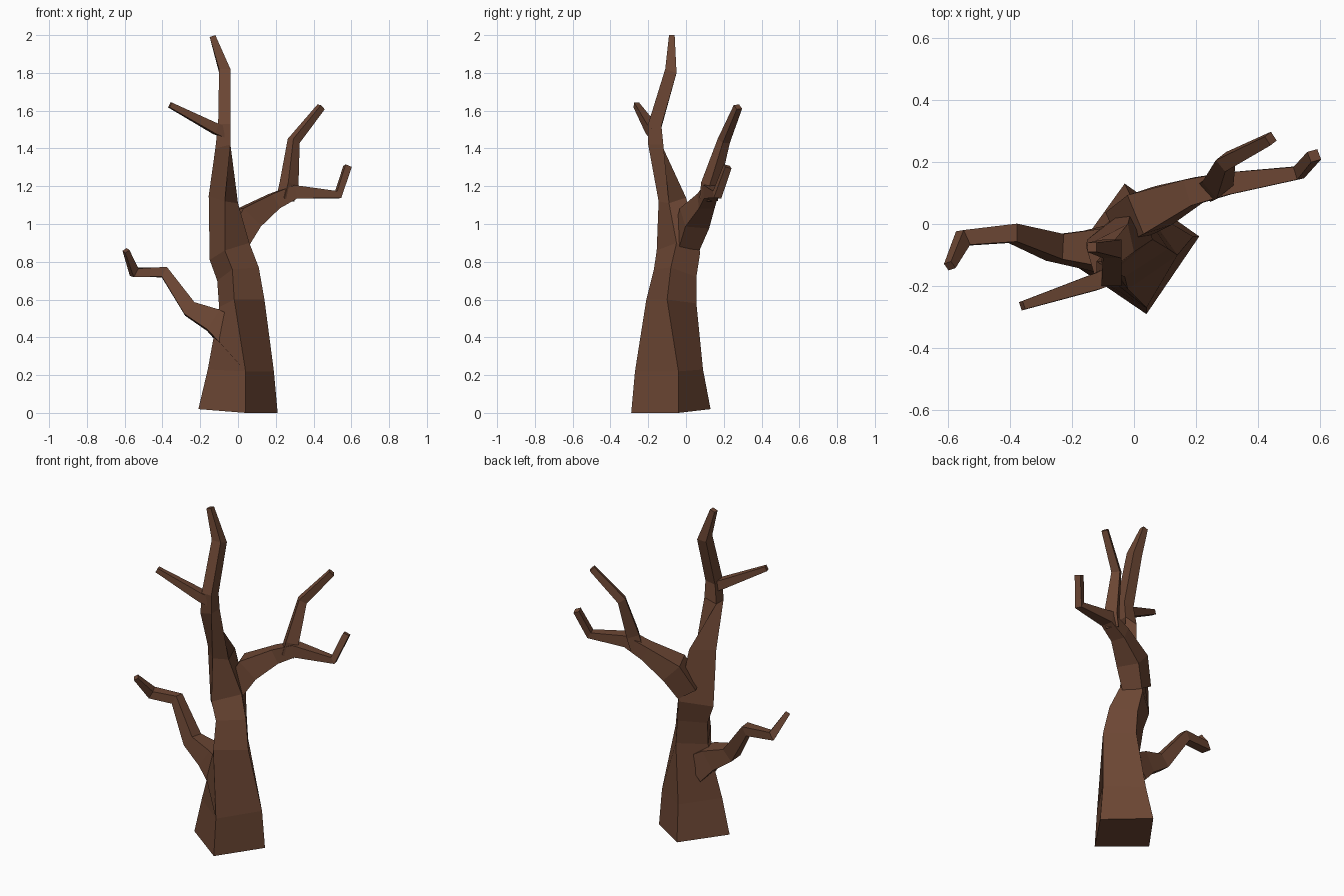
import bpy, bmesh
from mathutils import Vector

bark = bpy.data.materials.new("bark")
bark.diffuse_color = (0.15, 0.062, 0.034, 1)


def loft(name, rings):
    """Skin a row of four-cornered rings and cap both ends."""
    bm = bmesh.new()
    loops = [[bm.verts.new(p) for p in ring] for ring in rings]
    for a, b in zip(loops, loops[1:]):
        for i in range(4):
            j = (i + 1) % 4
            bm.faces.new((a[i], a[j], b[j], b[i]))
    bm.faces.new(loops[0][::-1])
    bm.faces.new(loops[-1])
    bmesh.ops.recalc_face_normals(bm, faces=bm.faces)
    mesh = bpy.data.meshes.new(name)
    bm.to_mesh(mesh)
    bm.free()
    mesh.materials.append(bark)
    obj = bpy.data.objects.new(name, mesh)
    bpy.context.collection.objects.link(obj)
    return obj


def branch(name, path):
    """Square-section limb along (x, y, z, half width) points."""
    pts = [Vector(p[:3]) for p in path]
    d = pts[-1] - pts[0]
    side = Vector((d.y, -d.x, 0)).normalized()
    rings = []
    for i, p in enumerate(pts):
        t = Vector()
        if i > 0:
            t += (p - pts[i - 1]).normalized()
        if i < len(pts) - 1:
            t += (pts[i + 1] - p).normalized()
        t.normalize()
        side = (side - t * side.dot(t)).normalized()
        up = side.cross(t)
        r = path[i][3]
        rings.append([p + (side * a + up * b) * r
                      for a, b in ((-1, -1), (1, -1), (1, 1), (-1, 1))])
    return loft(name, rings)


# trunk and leader: corners run front, right, back, left
tree = loft("tree_trunk", [
    [(0.04, -0.29, 0), (0.21, -0.04, 0), (-0.03, 0.13, 0.02), (-0.21, -0.12, 0.02)],
    [(0.04, -0.27, 0.22), (0.19, -0.04, 0.22), (-0.01, 0.09, 0.23), (-0.16, -0.12, 0.23)],
    [(-0.02, -0.21, 0.60), (0.14, -0.10, 0.60), (0.03, 0.055, 0.58), (-0.10, -0.07, 0.56)],
    [(-0.03, -0.17, 0.76), (0.11, -0.08, 0.77), (0.02, 0.055, 0.72), (-0.11, -0.05, 0.70)],
    [(-0.07, -0.155, 0.86), (0.06, -0.05, 0.90), (0.0, 0.075, 0.85), (-0.15, -0.05, 0.81)],
    [(-0.07, -0.145, 1.12), (0.0, -0.09, 1.11), (-0.02, 0.0, 1.14), (-0.155, -0.07, 1.15)],
    [(-0.04, -0.20, 1.42), (-0.04, -0.12, 1.42), (-0.12, -0.12, 1.40), (-0.12, -0.19, 1.40)],
    [(-0.04, -0.20, 1.53), (-0.04, -0.13, 1.52), (-0.105, -0.13, 1.51), (-0.105, -0.20, 1.53)],
    [(-0.04, -0.11, 1.82), (-0.04, -0.05, 1.80), (-0.10, -0.05, 1.80), (-0.10, -0.11, 1.82)],
    [(-0.12, -0.09, 2.0), (-0.12, -0.06, 2.0), (-0.15, -0.06, 1.99), (-0.15, -0.09, 1.99)],
])

# side limbs
limbs = [
    branch("right_limb", [(-0.02, 0.0, 0.90, 0.06), (0.05, 0.045, 1.03, 0.068),
                          (0.19, 0.105, 1.12, 0.043), (0.30, 0.13, 1.17, 0.036),
                          (0.53, 0.165, 1.155, 0.021), (0.58, 0.22, 1.305, 0.018)]),
    branch("right_upper_limb", [(0.25, 0.12, 1.13, 0.035), (0.27, 0.13, 1.21, 0.036),
                                (0.295, 0.20, 1.44, 0.024), (0.44, 0.275, 1.62, 0.017)]),
    branch("left_limb", [(-0.04, -0.08, 0.42, 0.08), (-0.13, -0.08, 0.49, 0.062),
                         (-0.255, -0.075, 0.55, 0.041), (-0.39, -0.03, 0.745, 0.029),
                         (-0.55, -0.045, 0.745, 0.026), (-0.593, -0.135, 0.86, 0.014)]),
    branch("upper_twig", [(-0.06, -0.16, 1.48, 0.03), (-0.12, -0.185, 1.505, 0.027),
                          (-0.36, -0.263, 1.63, 0.014)]),
]

# fuse limbs into one skin
bpy.context.view_layer.objects.active = tree
for limb in limbs:
    mod = tree.modifiers.new("join", 'BOOLEAN')
    mod.operation = 'UNION'
    mod.solver = 'EXACT'
    mod.object = limb
    bpy.ops.object.modifier_apply(modifier=mod.name)
    bpy.data.objects.remove(limb)
tree.name = "bare_tree"
